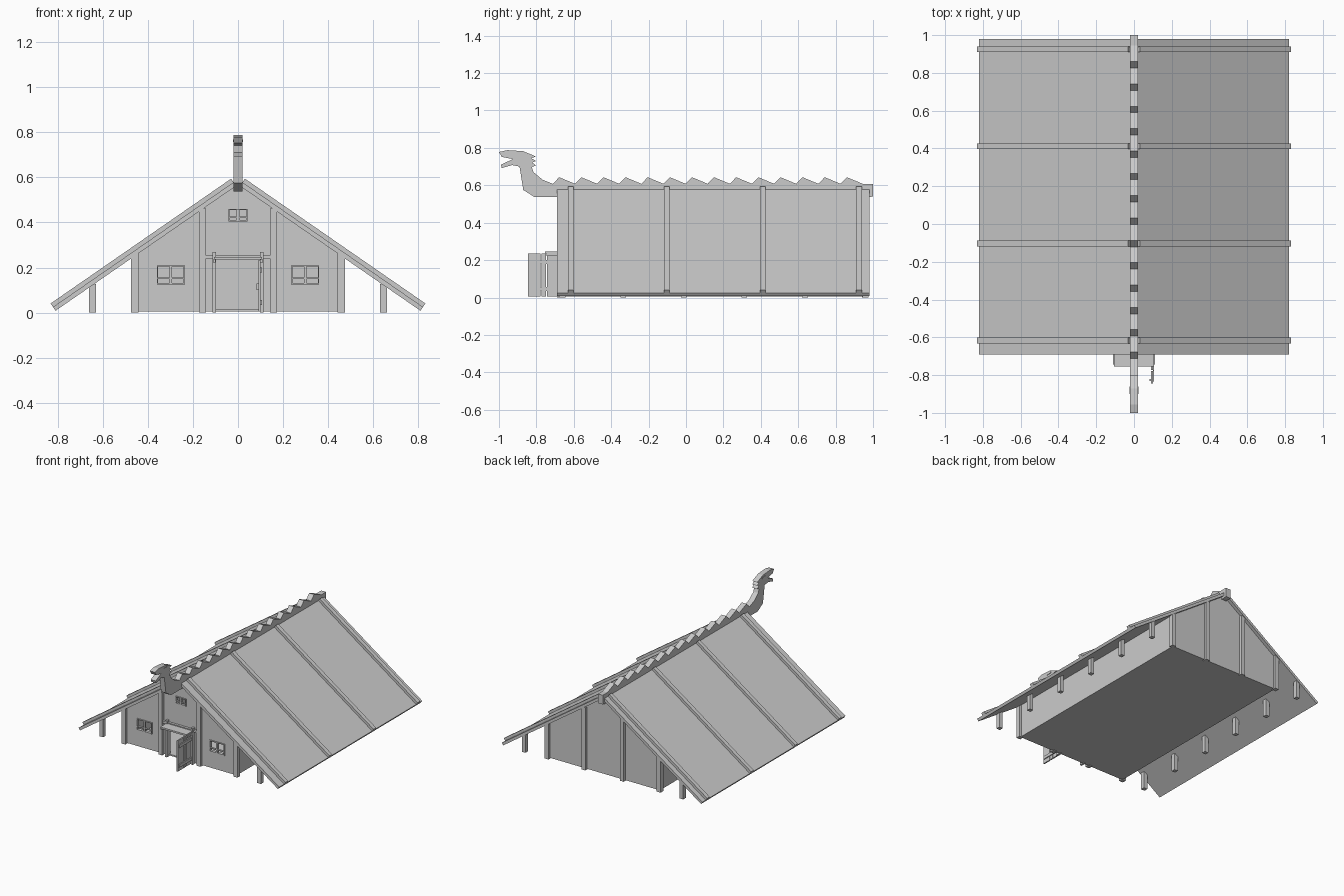
import bpy
from mathutils import Matrix, Vector

cube = bpy.data.objects.get("Cube")
if cube:
    bpy.data.objects.remove(cube, do_unlink=True)

grey = bpy.data.materials.new("plain_grey")
grey.use_nodes = True
grey.diffuse_color = (0.6, 0.6, 0.6, 1)
grey.node_tree.nodes["Principled BSDF"].inputs["Base Color"].default_value = (0.6, 0.6, 0.6, 1)


def plate(name, loops, axis, low, high):
    """Extrude outlines (later ones are holes) along x or y between low and high."""
    curve = bpy.data.curves.new(name, "CURVE")
    curve.dimensions = "2D"
    curve.fill_mode = "BOTH"
    curve.extrude = (high - low) / 2
    for loop in loops:
        spline = curve.splines.new("POLY")
        spline.points.add(len(loop) - 1)
        for point, (u, v) in zip(spline.points, loop):
            point.co = (u, v, 0, 1)
        spline.use_cyclic_u = True
    helper = bpy.data.objects.new(name + "_outline", curve)
    bpy.context.collection.objects.link(helper)
    graph = bpy.context.evaluated_depsgraph_get()
    mesh = bpy.data.meshes.new_from_object(helper.evaluated_get(graph))
    bpy.data.objects.remove(helper, do_unlink=True)
    mid = (low + high) / 2
    if axis == "y":
        turn = Matrix(((1, 0, 0, 0), (0, 0, -1, mid), (0, 1, 0, 0), (0, 0, 0, 1)))
    else:
        turn = Matrix(((0, 0, 1, mid), (1, 0, 0, 0), (0, 1, 0, 0), (0, 0, 0, 1)))
    mesh.transform(turn)
    mesh.materials.clear()
    mesh.materials.append(grey)
    mesh.shade_flat()
    obj = bpy.data.objects.new(name, mesh)
    bpy.context.collection.objects.link(obj)
    return obj


def rect(x0, x1, z0, z1):
    return [(x0, z0), (x1, z0), (x1, z1), (x0, z1)]


def box(name, x0, x1, y0, y1, z0, z1):
    return plate(name, [rect(x0, x1, z0, z1)], "y", y0, y1)


FRONT, BACK = -0.665, 0.955

# Floor and side walls
box("floor", -0.455, 0.455, FRONT, BACK, 0.005, 0.015)
for side, tag in ((1, "left"), (-1, "right")):
    x0, x1 = sorted((side * 0.44, side * 0.455))
    box(tag + "_wall", x0, x1, FRONT, BACK, 0.005, 0.26)

# Gable walls, the front one with door and window openings
gable = [(-0.455, 0.005), (0.455, 0.005), (0.455, 0.255), (0, 0.57), (-0.455, 0.255)]
windows = {"left_window": (0.235, 0.36, 0.125, 0.21),
           "right_window": (-0.36, -0.235, 0.125, 0.21),
           "gable_window": (-0.043, 0.043, 0.405, 0.46)}
inset = 0.006
openings = [rect(a + inset, b - inset, c + inset, d - inset) for a, b, c, d in windows.values()]
doorway = rect(-0.098, 0.098, 0.015, 0.235)
plate("front_wall", [gable, doorway] + openings, "y", FRONT, FRONT + 0.015)
plate("back_wall", [gable], "y", BACK - 0.015, BACK)

# Window frames with four panes each
for name, (a, b, c, d) in windows.items():
    mx, mz = (a + b) / 2, c + (d - c) * 0.33
    g = 0.006
    panes = [rect(p, q, r, s)
             for p, q in ((a + g, mx - g), (mx + g, b - g))
             for r, s in ((c + g, mz - g / 2), (mz + g / 2, d - g))]
    plate(name, [rect(a, b, c, d)] + panes, "y", FRONT - 0.007, FRONT + 0.008)

# Wall posts at both gables
for y, end in ((FRONT - 0.003, "front"), (BACK + 0.003, "back")):
    for side, tag in ((1, "left"), (-1, "right")):
        for x, top, kind in ((0.458, 0.262, "corner"), (0.157, 0.462, "inner")):
            cx = side * x
            box(f"{end}_{tag}_{kind}_post", cx - 0.016, cx + 0.016,
                y - 0.016, y + 0.016, 0, top)

# Eave posts in two rows
for i in range(6):
    y = -0.66 + i * 0.324
    for side, tag in ((1, "left"), (-1, "right")):
        cx = side * 0.645
        box(f"{tag}_eave_post_{i + 1}", cx - 0.015, cx + 0.015, y - 0.015, y + 0.015, 0, 0.128)

# Roof slabs and battens
ridge, eave = Vector((0.02, 0.578)), Vector((0.82, 0.025))
slope = (eave - ridge).normalized()
normal = Vector((-slope.y, slope.x))


def roof_strip(name, side, low, high, y0, y1):
    pts = [ridge + normal * low, eave + normal * low, eave + normal * high, ridge + normal * high]
    plate(name, [[(side * p.x, p.y) for p in pts]], "y", y0, y1)


for side, tag in ((1, "left"), (-1, "right")):
    roof_strip(tag + "_roof", side, -0.02, 0, -0.69, 0.98)
    for i in range(4):
        y = -0.617 + i * 0.514
        roof_strip(f"{tag}_roof_batten_{i + 1}", side, 0, 0.019, y - 0.015, y + 0.015)

# Ridge beam with saw teeth and a carved beast head at the front
head = [(-0.81, 0.537), (-0.87, 0.575), (-0.882, 0.65), (-0.89, 0.7), (-0.93, 0.708),
        (-0.985, 0.692), (-0.99, 0.71), (-0.925, 0.74), (-0.985, 0.752), (-1.0, 0.778),
        (-0.955, 0.788), (-0.87, 0.782), (-0.802, 0.754), (-0.828, 0.745), (-0.802, 0.73),
        (-0.822, 0.722), (-0.802, 0.705), (-0.825, 0.698), (-0.815, 0.67), (-0.767, 0.63)]
teeth = []
for i in range(14):
    y = -0.712 + i * 0.1183
    teeth += [(y, 0.608), (y + 0.034, 0.643)]
tail = [(0.945, 0.608), (1.0, 0.608), (1.0, 0.54), (0.98, 0.537)]
plate("ridge_beam", [head + teeth + tail], "x", -0.02, 0.02)

# Brow and eye bumps on the head
box("head_brow", -0.023, 0.023, -0.9, -0.86, 0.757, 0.768)

# Door frame, lintel and canopy
for side, tag in ((1, "left"), (-1, "right")):
    cx = side * 0.105
    box(tag + "_door_post", cx - 0.008, cx + 0.008, FRONT - 0.025, FRONT + 0.015, 0, 0.268)
    box(tag + "_canopy_bracket", cx - 0.005, cx + 0.005, -0.745, FRONT, 0.222, 0.236)
box("lintel", -0.142, 0.142, FRONT - 0.018, FRONT, 0.24, 0.254)
box("canopy", -0.107, 0.107, -0.755, FRONT, 0.235, 0.247)

# Open door made of planks and cross battens
planks = ((-0.845, -0.778), (-0.772, -0.748), (-0.742, -0.69))
for i, (y0, y1) in enumerate(planks):
    box(f"door_plank_{i + 1}", 0.09, 0.1, y0, y1, 0.006, 0.234)
for i, z in enumerate((0.045, 0.19)):
    box(f"door_batten_{i + 1}", 0.1, 0.107, -0.835, -0.69, z - 0.011, z + 0.011)
box("door_handle", 0.082, 0.09, -0.832, -0.82, 0.1, 0.13)
